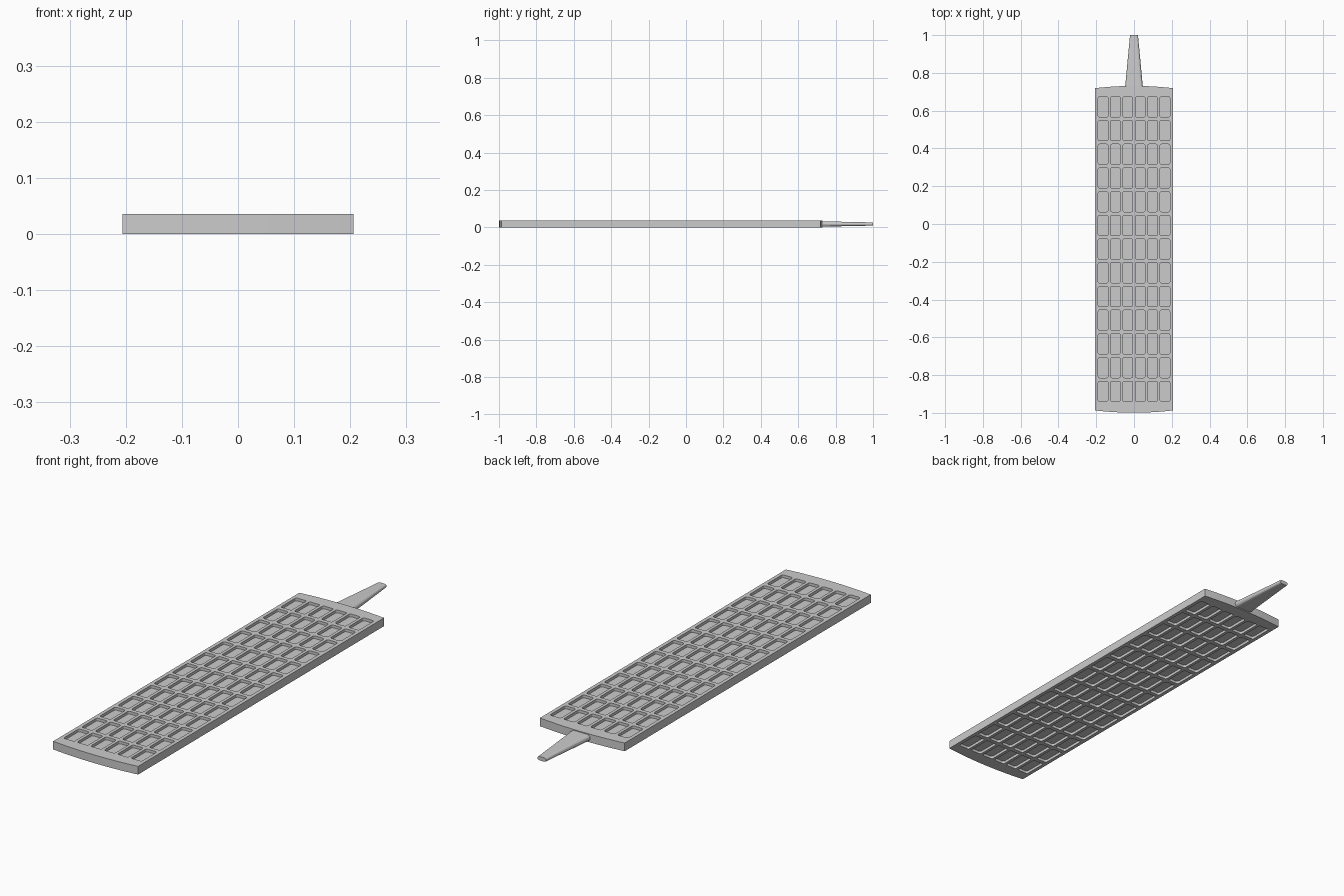
import bpy, bmesh, math

if "Cube" in bpy.data.objects:
    bpy.data.objects.remove(bpy.data.objects["Cube"])

T = 0.036        # plate thickness
DEPTH = 0.012    # pocket depth on each face


def make_object(name, bm):
    bmesh.ops.recalc_face_normals(bm, faces=bm.faces)
    me = bpy.data.meshes.new(name)
    bm.to_mesh(me)
    bm.free()
    ob = bpy.data.objects.new(name, me)
    bpy.context.collection.objects.link(ob)
    return ob


def loft(bm, ring_a, ring_b):
    a = [bm.verts.new(p) for p in ring_a]
    b = [bm.verts.new(p) for p in ring_b]
    bm.faces.new(a)
    bm.faces.new(b[::-1])
    n = len(a)
    for i in range(n):
        bm.faces.new((a[i], a[(i + 1) % n], b[(i + 1) % n], b[i]))


def prism(bm, outline, z0, z1):
    loft(bm, [(x, y, z0) for x, y in outline], [(x, y, z1) for x, y in outline])


def rounded_rect(cx, cy, w, h, r, seg=3):
    pts = []
    for k, (sx, sy) in enumerate([(1, 1), (-1, 1), (-1, -1), (1, -1)]):
        for i in range(seg + 1):
            a = math.pi / 2 * (k + i / seg)
            pts.append((cx + sx * (w / 2 - r) + r * math.cos(a),
                        cy + sy * (h / 2 - r) + r * math.sin(a)))
    return pts


# Plate with gently bowed ends
W, N = 0.206, 16
xs = [-W + 2 * W * i / N for i in range(N + 1)]
outline = [(x, -0.999 + 0.012 * (x / W) ** 2) for x in xs]
outline += [(x, 0.731 - 0.012 * (x / W) ** 2) for x in reversed(xs)]
bm = bmesh.new()
prism(bm, outline, 0, T)
plate = make_object("plate", bm)

# Grid of pockets, cut into both faces
bm = bmesh.new()
for col in range(6):
    for row in range(13):
        pocket = rounded_rect((col - 2.5) * 0.0655, -0.886 + row * 0.1255,
                              0.052, 0.107, 0.008)
        prism(bm, pocket, T - DEPTH, T + 0.02)
        prism(bm, pocket, -0.02, DEPTH)
cutter = make_object("pocket_cutter", bm)
cutter.hide_render = True
cutter.hide_set(True)
mod = plate.modifiers.new("pockets", 'BOOLEAN')
mod.operation = 'DIFFERENCE'
mod.solver = 'EXACT'
mod.object = cutter


# Tapered tang with flat faces and rounded sides
def tang_ring(y, hw, hh):
    side = [(hw - hh + hh * math.cos(a), hh * math.sin(a))
            for a in (math.radians(-90 + 30 * i) for i in range(7))]
    ring = side + [(-x, -z) for x, z in side]
    return [(x, y, T / 2 + z) for x, z in ring]


bm = bmesh.new()
loft(bm, tang_ring(0.715, 0.048, 0.0145), tang_ring(1.0, 0.021, 0.0085))
tang = make_object("tang", bm)
